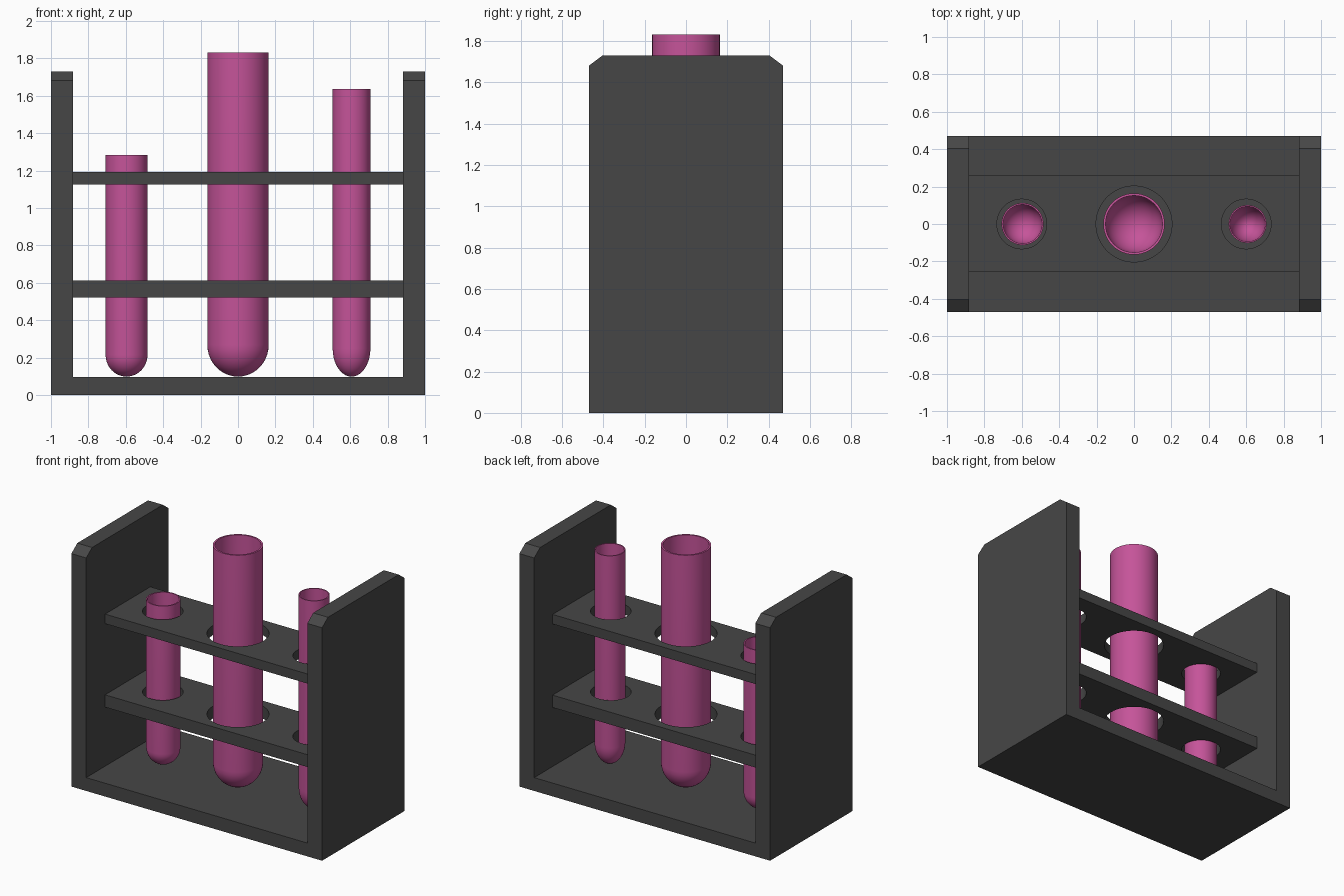
import bpy, bmesh, math

if "Cube" in bpy.data.objects:
    bpy.data.objects.remove(bpy.data.objects["Cube"])

SEG = 48


def material(name, rgb):
    m = bpy.data.materials.new(name)
    m.diffuse_color = (*rgb, 1)
    m.use_nodes = True
    m.node_tree.nodes["Principled BSDF"].inputs["Base Color"].default_value = m.diffuse_color
    return m


GREY = material("dark_grey", (0.062, 0.062, 0.062))
PINK = material("pink", (0.56, 0.088, 0.32))


def finish(bm, name, mat, smooth=False):
    bmesh.ops.remove_doubles(bm, verts=bm.verts, dist=1e-5)
    bmesh.ops.recalc_face_normals(bm, faces=bm.faces)
    mesh = bpy.data.meshes.new(name)
    bm.to_mesh(mesh)
    bm.free()
    mesh.materials.append(mat)
    ob = bpy.data.objects.new(name, mesh)
    bpy.context.collection.objects.link(ob)
    if smooth:
        activate(ob)
        bpy.ops.object.shade_smooth_by_angle(angle=math.radians(35))
    return ob


def activate(ob):
    bpy.ops.object.select_all(action='DESELECT')
    ob.select_set(True)
    bpy.context.view_layer.objects.active = ob


# U-shaped frame: base and two side panels with chamfered top corners
def frame():
    bm = bmesh.new()
    rings = []
    for y, top in ((-0.47, 1.68), (-0.403, 1.73), (0.403, 1.73), (0.47, 1.68)):
        pts = [(-1, 0), (1, 0), (1, top), (0.882, top), (0.882, 0.096),
               (-0.882, 0.096), (-0.882, top), (-1, top)]
        rings.append([bm.verts.new((x, y, z)) for x, z in pts])
    for a, b in zip(rings, rings[1:]):
        for i in range(8):
            j = (i + 1) % 8
            bm.faces.new((a[i], a[j], b[j], b[i]))
    bm.faces.new(rings[0])
    bm.faces.new(rings[-1])
    finish(bm, "rack_frame", GREY)


# Shelf with three round holes
def shelf(name, z0, z1):
    bm = bmesh.new()
    bmesh.ops.create_cube(bm, size=1)
    for v in bm.verts:
        v.co = (v.co.x * 1.764, v.co.y * 0.516 + 0.003,
                (z0 + z1) / 2 + v.co.z * (z1 - z0))
    ob = finish(bm, name, GREY)
    for x, r in ((-0.6, 0.133), (0, 0.203), (0.6, 0.133)):
        bpy.ops.mesh.primitive_cylinder_add(vertices=SEG, radius=r, depth=0.4,
                                            location=(x, 0, (z0 + z1) / 2))
        cutter = bpy.context.object
        cutter.hide_render = True
        mod = ob.modifiers.new("hole", 'BOOLEAN')
        mod.operation = 'DIFFERENCE'
        mod.solver = 'EXACT'
        mod.object = cutter
        activate(ob)
        bpy.ops.object.modifier_apply(modifier=mod.name)
        bpy.data.objects.remove(cutter)
    bpy.ops.object.shade_smooth_by_angle(angle=math.radians(35))


# Hollow test tube with a rounded bottom, turned from a profile
def tube(name, x, r, top, bottom=0.098):
    cap = (top - bottom) * 0.098
    wall = r * 0.075
    n = 10
    outer = [(r * math.sin(t), bottom + cap * (1 - math.cos(t)))
             for t in (math.pi / 2 * i / n for i in range(n + 1))]
    inner = [((r - wall) * math.sin(t), bottom + cap - (cap - wall) * math.cos(t))
             for t in (math.pi / 2 * i / n for i in range(n + 1))]
    profile = outer + [(r, top), (r - wall, top)] + inner[::-1]
    bm = bmesh.new()
    verts = [bm.verts.new((x + a, 0, z)) for a, z in profile]
    edges = [bm.edges.new(p) for p in zip(verts, verts[1:])]
    bmesh.ops.spin(bm, geom=verts + edges, cent=(x, 0, 0), axis=(0, 0, 1),
                   angle=2 * math.pi, steps=SEG)
    finish(bm, name, PINK, smooth=True)


frame()
shelf("upper_shelf", 1.124, 1.193)
shelf("lower_shelf", 0.522, 0.611)
tube("short_tube", -0.596, 0.112, 1.282)
tube("large_tube", 0.0, 0.164, 1.832)
tube("thin_tube", 0.607, 0.101, 1.636)
